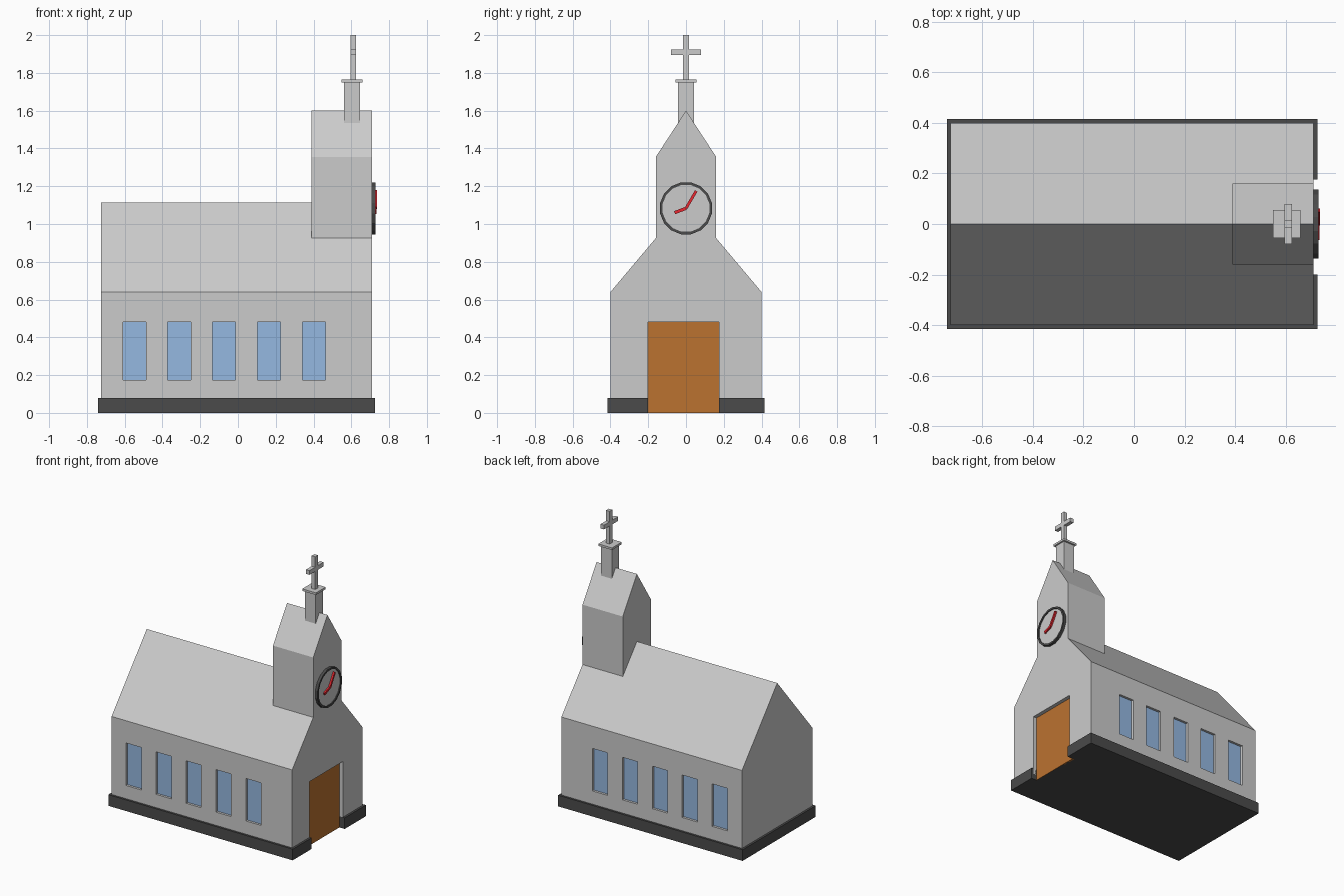
import bpy, bmesh, math
from mathutils import Matrix

if "Cube" in bpy.data.objects:
    bpy.data.objects.remove(bpy.data.objects["Cube"])


def material(name, rgb):
    m = bpy.data.materials.new(name)
    m.diffuse_color = (*rgb, 1)
    m.use_nodes = True
    m.node_tree.nodes["Principled BSDF"].inputs["Base Color"].default_value = m.diffuse_color
    return m


DARK = material("dark_stone", (0.07, 0.07, 0.07))
WOOD = material("brown_wood", (0.5, 0.17, 0.03))
GLASS = material("blue_glass", (0.3, 0.48, 0.75))
RED = material("red_paint", (0.8, 0.02, 0.03))


def finish(name, bm, mat=None):
    bmesh.ops.recalc_face_normals(bm, faces=bm.faces)
    me = bpy.data.meshes.new(name)
    bm.to_mesh(me)
    bm.free()
    ob = bpy.data.objects.new(name, me)
    bpy.context.collection.objects.link(ob)
    if mat:
        me.materials.append(mat)
    return ob


def prism(name, profile, x0, x1, mat=None):
    """Extrude a closed (y, z) profile from x0 to x1."""
    bm = bmesh.new()
    f = bm.faces.new([bm.verts.new((x0, y, z)) for y, z in profile])
    ext = bmesh.ops.extrude_face_region(bm, geom=[f])["geom"]
    bmesh.ops.translate(bm, vec=(x1 - x0, 0, 0),
                        verts=[v for v in ext if isinstance(v, bmesh.types.BMVert)])
    return finish(name, bm, mat)


def box(name, x0, x1, y0, y1, z0, z1, mat=None):
    return prism(name, [(y0, z0), (y1, z0), (y1, z1), (y0, z1)], x0, x1, mat)


def gable(name, x0, x1, half, z0, eave, ridge):
    return prism(name, [(-half, z0), (half, z0), (half, eave), (0, ridge), (-half, eave)], x0, x1)


def boolean(ob, other, op):
    mod = ob.modifiers.new(op.lower(), 'BOOLEAN')
    mod.object, mod.operation, mod.solver = other, op, 'EXACT'
    other.hide_render = True
    bpy.context.view_layer.objects.active = ob
    bpy.ops.object.modifier_apply(modifier=mod.name)


def remove(ob):
    bpy.data.objects.remove(ob, do_unlink=True)


# Nave merged with the bell tower, plus the plinth
walls = gable("church_walls", -0.725, 0.71, 0.40, 0.04, 0.64, 1.115)
tower = gable("tower", 0.39, 0.71, 0.16, 0.5, 1.355, 1.60)
boolean(walls, tower, 'UNION')
remove(tower)
plinth = box("plinth", -0.74, 0.725, -0.415, 0.415, 0, 0.08, DARK)

# Door recess and door
cut = box("door_cutter", 0.68, 0.8, -0.20, 0.175, -0.1, 0.48)
boolean(walls, cut, 'DIFFERENCE')
boolean(plinth, cut, 'DIFFERENCE')
remove(cut)
box("door", 0.67, 0.683, -0.20, 0.175, 0, 0.48, WOOD)

# Recessed windows, five on each long side
for side, label in ((-1, "front"), (1, "back")):
    for i in range(5):
        x = -0.61 + 0.238 * i
        ys = sorted((side * 0.38, side * 0.5))
        cut = box("window_cutter", x, x + 0.122, *ys, 0.175, 0.48)
        boolean(walls, cut, 'DIFFERENCE')
        remove(cut)
        ys = sorted((side * 0.37, side * 0.383))
        box(f"window_{label}_{i + 1}", x, x + 0.122, *ys, 0.175, 0.48, GLASS)

# Chimney-like spire, cap slab and cross
box("spire", 0.56, 0.647, -0.042, 0.042, 1.53, 1.75)
box("spire_cap", 0.549, 0.658, -0.055, 0.055, 1.75, 1.765)
box("cross_post", 0.596, 0.624, -0.015, 0.015, 1.765, 2.0)
box("cross_arm", 0.596, 0.624, -0.08, 0.08, 1.895, 1.925)

# Clock: raised rim, face, two hands
CZ, SIDES = 1.083, 16


def ngon(r):
    return [(r * math.cos(2 * math.pi * (i + 0.5) / SIDES),
             CZ + r * math.sin(2 * math.pi * (i + 0.5) / SIDES)) for i in range(SIDES)]


rim = prism("clock_rim", ngon(0.14), 0.70, 0.729, DARK)
cut = prism("rim_cutter", ngon(0.126), 0.718, 0.8)
boolean(rim, cut, 'DIFFERENCE')
remove(cut)
prism("clock_face", ngon(0.126), 0.712, 0.722)


def hand(name, y, z, width, x1):
    d = math.hypot(y, z - CZ)
    py, pz = -(z - CZ) / d * width / 2, y / d * width / 2
    prism(name, [(py, CZ + pz), (-py, CZ - pz), (y - py, z - pz), (y + py, z + pz)],
          0.718, x1, RED)


hand("minute_hand", 0.054, 1.175, 0.015, 0.735)
hand("hour_hand", -0.06, 1.06, 0.017, 0.733)
